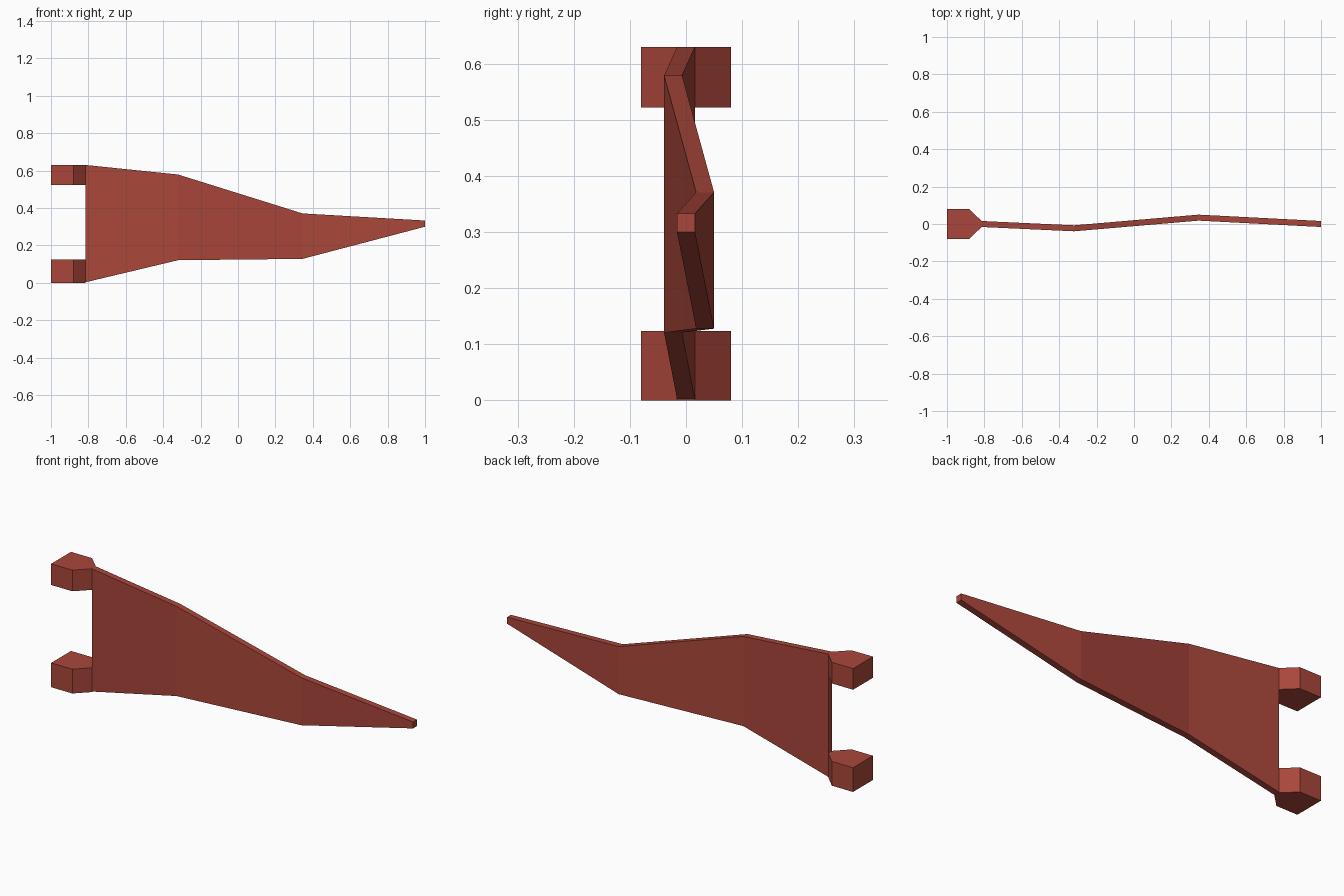
import bpy
import bmesh

if "Cube" in bpy.data.objects:
    bpy.data.objects.remove(bpy.data.objects["Cube"])

red = bpy.data.materials.new("brick red")
red.diffuse_color = (0.40, 0.062, 0.043, 1)
red.use_nodes = True
red.node_tree.nodes["Principled BSDF"].inputs["Base Color"].default_value = red.diffuse_color


def loft(name, sections):
    """Join rectangular sections (x, y_min, y_max, z_min, z_max) along x."""
    bm = bmesh.new()
    rings = [[bm.verts.new(p) for p in
              ((x, y0, z0), (x, y1, z0), (x, y1, z1), (x, y0, z1))]
             for x, y0, y1, z0, z1 in sections]
    bm.faces.new(rings[0])
    bm.faces.new(rings[-1])
    for a, b in zip(rings, rings[1:]):
        for i in range(4):
            j = (i + 1) % 4
            bm.faces.new((a[i], a[j], b[j], b[i]))
    bmesh.ops.recalc_face_normals(bm, faces=bm.faces)
    mesh = bpy.data.meshes.new(name)
    bm.to_mesh(mesh)
    bm.free()
    mesh.materials.append(red)
    obj = bpy.data.objects.new(name, mesh)
    bpy.context.collection.objects.link(obj)
    return obj


# Waving pennant: x, centre y, bottom z, top z
T = 0.016
wave = [(-0.815, 0.0, 0.003, 0.63), (-0.32, -0.023, 0.121, 0.579),
        (0.345, 0.034, 0.128, 0.371), (1.0, 0.0, 0.30, 0.333)]
loft("pennant", [(x, y - T, y + T, z0, z1) for x, y, z0, z1 in wave])

# Mounting clips, tapering towards the pennant
for name, z0, z1 in (("lower_clip", 0.0, 0.124), ("upper_clip", 0.522, 0.63)):
    loft(name, [(x, -w, w, z0, z1)
                for x, w in ((-1.0, 0.08), (-0.88, 0.08), (-0.815, T))])
